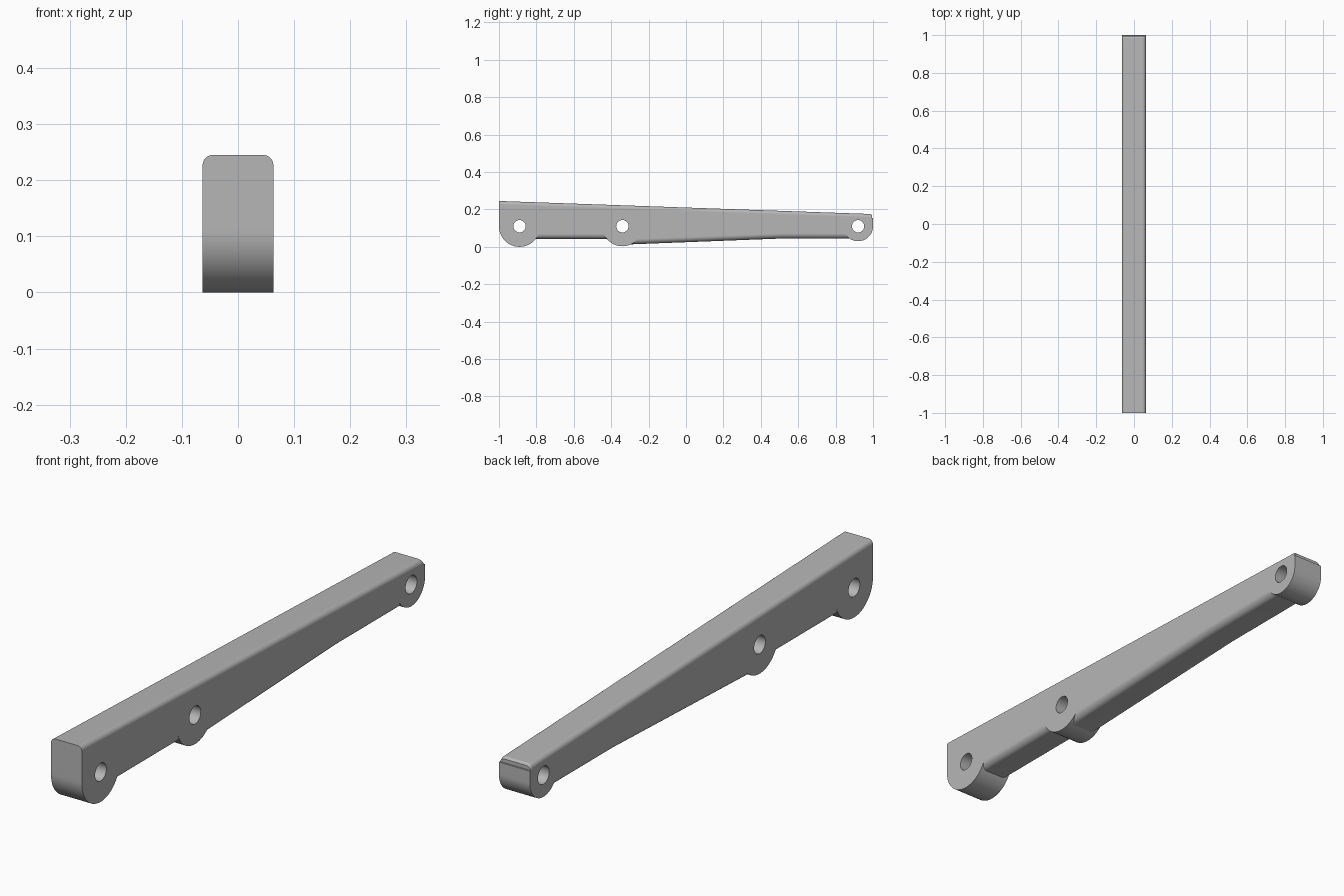
import bpy, bmesh, math

cube = bpy.data.objects.get("Cube")
if cube:
    bpy.data.objects.remove(cube)

HALF = 0.063        # half width of the bar
PIN_Z = 0.11        # height of all pin holes
HOLE_R = 0.033

grey = bpy.data.materials.new("plain grey")
grey.use_nodes = True
colour = (0.47, 0.47, 0.47, 1)
grey.diffuse_color = colour
grey.node_tree.nodes["Principled BSDF"].inputs["Base Color"].default_value = colour


def arc(cx, cz, r, start, end, steps):
    return [(cx + r * math.cos(math.radians(start + (end - start) * i / steps)),
             cz + r * math.sin(math.radians(start + (end - start) * i / steps)))
            for i in range(steps + 1)]


def loft(name, rings):
    """Skin a closed solid through rings of 3D points."""
    bm = bmesh.new()
    loops = [[bm.verts.new(p) for p in ring] for ring in rings]
    for a, b in zip(loops, loops[1:]):
        for i in range(len(a)):
            j = (i + 1) % len(a)
            bm.faces.new((a[i], a[j], b[j], b[i]))
    bm.faces.new(loops[0])
    bm.faces.new(loops[-1])
    bmesh.ops.recalc_face_normals(bm, faces=bm.faces)
    mesh = bpy.data.meshes.new(name)
    bm.to_mesh(mesh)
    bm.free()
    mesh.materials.append(grey)
    obj = bpy.data.objects.new(name, mesh)
    bpy.context.collection.objects.link(obj)
    return obj


def section(y, low, high, r_low=0.027, r_high=0.018):
    """Rounded cross-section of the bar."""
    a, b = HALF - r_low, HALF - r_high
    outline = (arc(b, high - r_high, r_high, 0, 90, 8)
               + arc(-b, high - r_high, r_high, 90, 180, 8)
               + arc(-a, low + r_low, r_low, 180, 270, 8)
               + arc(a, low + r_low, r_low, 270, 360, 8))
    return [(x, y, z) for x, z in outline]


def across(name, outline, half):
    """Extrude a side outline across the width."""
    return loft(name, [[(x, y, z) for y, z in outline] for x in (-half, half)])


def combine(target, tool, operation):
    mod = target.modifiers.new(tool.name, 'BOOLEAN')
    mod.operation, mod.solver, mod.object = operation, 'EXACT', tool
    bpy.context.view_layer.objects.active = target
    bpy.ops.object.modifier_apply(modifier=mod.name)
    bpy.data.objects.remove(tool)


def top(y):
    return 0.21 - 0.035 * y


# Tapering bar with rounded long edges
stations = [(-1, 0.12), (-0.89, 0.042), (-0.34, 0.042), (-0.3, 0.013),
            (0.5, 0.044), (0.92, 0.044), (0.985, 0.09)]
rings = [section(y, low, top(y)) for y, low in stations]
rings.append(section(0.994, 0.1, top(1) - 0.006))
bar = loft("lever_bar", rings)

# Full-width pin bosses: centre, radius, height of the straight upper part
bosses = [("front_boss", -0.89, 0.11, 0.21),
          ("middle_boss", -0.34, 0.107, 0.14),
          ("rear_boss", 0.92, 0.08, 0.155)]
for name, y, r, upper in bosses:
    outline = arc(y, PIN_Z, r, 180, 360, 40) + [(y + r, upper), (y - r, upper)]
    combine(bar, across(name, outline, HALF), 'UNION')

# Pin holes
for name, y, r, upper in bosses:
    circle = arc(y, PIN_Z, HOLE_R, 0, 360, 32)[:-1]
    combine(bar, across(name + "_hole", circle, 0.1), 'DIFFERENCE')

# Smooth fillets with flat sides
bpy.ops.object.select_all(action='DESELECT')
bar.select_set(True)
bpy.context.view_layer.objects.active = bar
bpy.ops.object.shade_smooth_by_angle(angle=math.radians(30))
weighted = bar.modifiers.new("flat_sides", 'WEIGHTED_NORMAL')
weighted.keep_sharp = True
